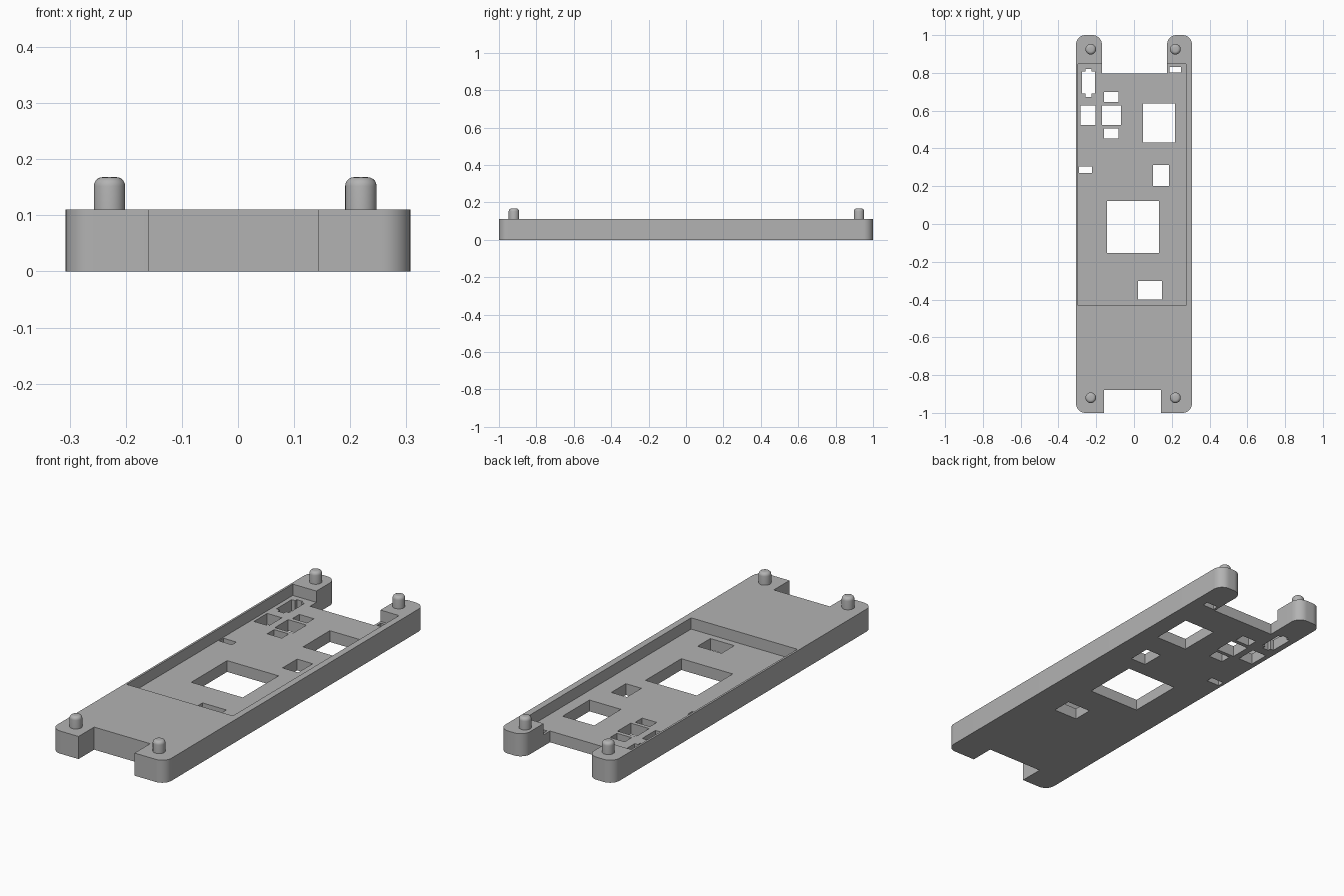
import bpy, bmesh, math

cube = bpy.data.objects.get("Cube")
if cube:
    bpy.data.objects.remove(cube, do_unlink=True)

HALF_W, TOP, FLOOR = 0.307, 0.11, 0.055

grey = bpy.data.materials.new("plain grey")
grey.use_nodes = True
colour = (0.45, 0.45, 0.45, 1)
grey.diffuse_color = colour
grey.node_tree.nodes["Principled BSDF"].inputs["Base Color"].default_value = colour


def make_object(name, bm):
    bmesh.ops.recalc_face_normals(bm, faces=bm.faces)
    mesh = bpy.data.meshes.new(name)
    bm.to_mesh(mesh)
    bm.free()
    mesh.materials.append(grey)
    obj = bpy.data.objects.new(name, mesh)
    bpy.context.collection.objects.link(obj)
    return obj


def activate(obj):
    bpy.ops.object.select_all(action="DESELECT")
    obj.select_set(True)
    bpy.context.view_layer.objects.active = obj


def prism(name, outline, z0, z1, round_corners=(), radius=0.05):
    """Extrude an outline upward and round the chosen corners."""
    bm = bmesh.new()
    base = [bm.verts.new((x, y, z0)) for x, y in outline]
    top = [bm.verts.new((x, y, z1)) for x, y in outline]
    count = len(outline)
    bm.faces.new(base)
    bm.faces.new(top)
    for i in range(count):
        j = (i + 1) % count
        bm.faces.new((base[i], base[j], top[j], top[i]))
    bm.normal_update()
    edges = [bm.edges.get((base[i], top[i])) for i in round_corners]
    if edges:
        bmesh.ops.bevel(bm, geom=edges, offset=radius, offset_type="OFFSET",
                        segments=10, profile=0.5, affect="EDGES")
    return make_object(name, bm)


def cut(body, x0, x1, y0, y1, z0=-0.1):
    """Remove a box from the body."""
    box = prism("cutter", [(x0, y0), (x1, y0), (x1, y1), (x0, y1)], z0, 0.3)
    box.hide_render = True
    activate(body)
    mod = body.modifiers.new("cut", "BOOLEAN")
    mod.operation, mod.solver, mod.object = "DIFFERENCE", "EXACT", box
    bpy.ops.object.modifier_apply(modifier=mod.name)
    bpy.data.objects.remove(box, do_unlink=True)


# Tray body with a notch at each end
outline = [(-HALF_W, -1), (-0.159, -1), (-0.159, -0.88), (0.143, -0.88),
           (0.143, -1), (HALF_W, -1), (HALF_W, 1), (0.175, 1),
           (0.175, 0.797), (-0.17, 0.797), (-0.17, 1), (-HALF_W, 1)]
body = prism("tray_body", outline, 0, TOP, round_corners=(0, 5, 6, 7, 10, 11))

# Sunken bed
cut(body, -0.297, 0.275, -0.432, 0.846, FLOOR)

# Through openings: x0, x1, y0, y1
openings = [
    (-0.276, -0.207, 0.69, 0.807),    # notched slot
    (-0.257, -0.224, 0.673, 0.82),
    (-0.282, -0.203, 0.525, 0.627),   # cluster of small windows
    (-0.169, -0.07, 0.525, 0.627),
    (-0.16, -0.081, 0.647, 0.7),
    (-0.16, -0.081, 0.453, 0.506),
    (0.048, 0.218, 0.432, 0.638),     # large windows
    (-0.144, 0.133, -0.154, 0.122),
    (0.1, 0.184, 0.2, 0.312),         # medium windows
    (0.02, 0.149, -0.4, -0.302),
    (-0.292, -0.222, 0.27, 0.304),    # edge slits
    (0.187, 0.25, 0.803, 0.832),
]
for box in openings:
    cut(body, *box)
activate(body)
bpy.ops.object.shade_smooth_by_angle(angle=math.radians(30))

# Round-topped locating pegs
PEG_R, PEG_TOP, SUNK = 0.028, 0.168, 0.01
for end, y in (("front", -0.92), ("back", 0.925)):
    for side, x in (("right", -0.229), ("left", 0.219)):
        bm = bmesh.new()
        bmesh.ops.create_cone(bm, cap_ends=True, segments=32, radius1=PEG_R,
                              radius2=PEG_R, depth=PEG_TOP - TOP + SUNK)
        rim = [e for e in bm.edges if all(v.co.z > 0 for v in e.verts)]
        bmesh.ops.bevel(bm, geom=rim, offset=0.016, segments=5,
                        profile=0.5, affect="EDGES")
        peg = make_object(f"{end}_{side}_peg", bm)
        peg.location = (x, y, (PEG_TOP + TOP - SUNK) / 2)
        activate(peg)
        bpy.ops.object.shade_smooth_by_angle(angle=math.radians(30))
